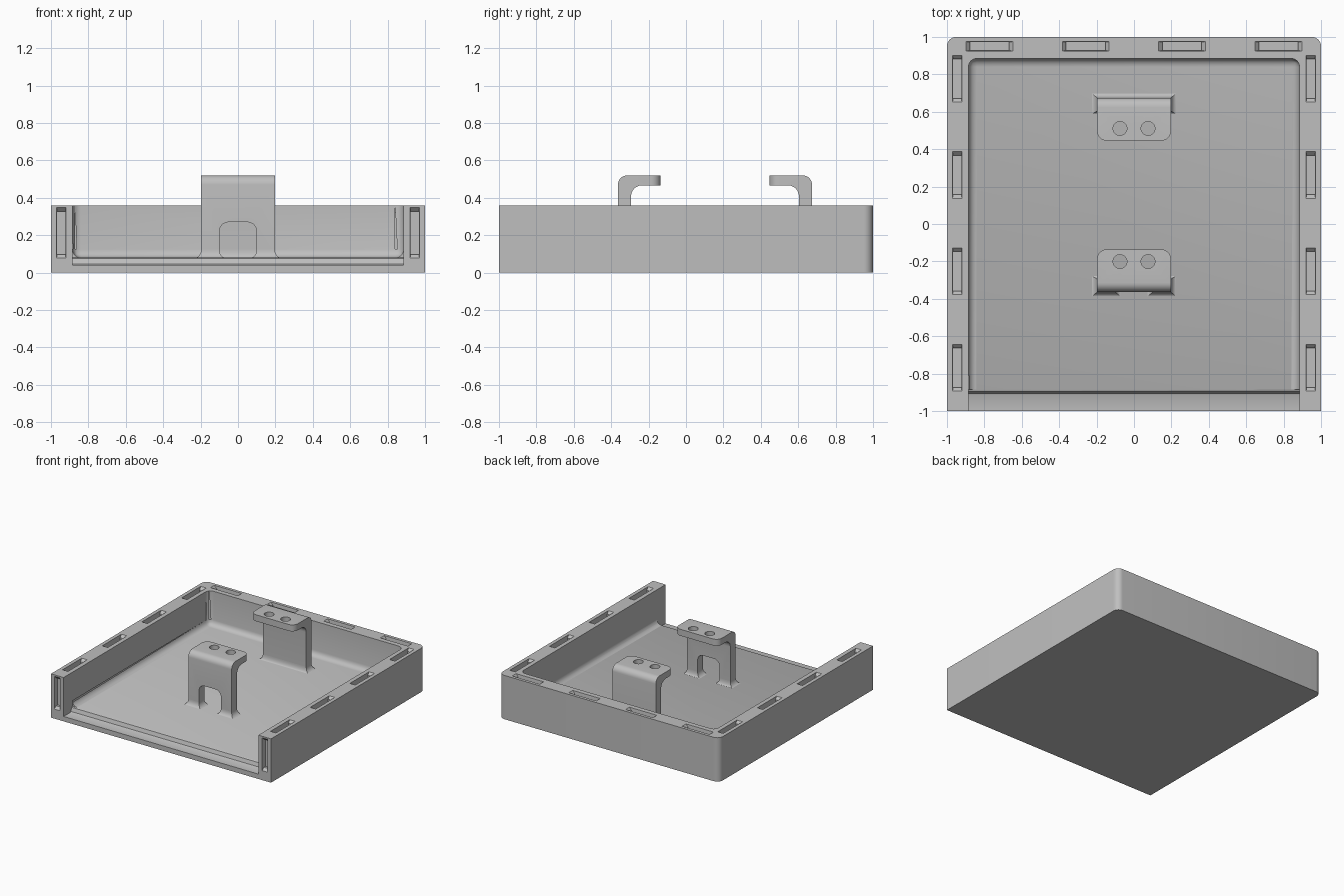
import bpy, bmesh, math
from mathutils import Vector, Matrix

cube = bpy.data.objects.get("Cube")
if cube:
    bpy.data.objects.remove(cube, do_unlink=True)

grey = bpy.data.materials.new("plain_grey")
grey.use_nodes = True
colour = (0.52, 0.52, 0.52, 1)
grey.diffuse_color = colour
grey.node_tree.nodes["Principled BSDF"].inputs["Base Color"].default_value = colour

FLOOR, RIM, INNER = 0.08, 0.36, 0.885


def finish(bm, name):
    bmesh.ops.recalc_face_normals(bm, faces=bm.faces)
    mesh = bpy.data.meshes.new(name)
    bm.to_mesh(mesh)
    bm.free()
    mesh.materials.append(grey)
    obj = bpy.data.objects.new(name, mesh)
    bpy.context.collection.objects.link(obj)
    return obj


def rounded(corners, steps=7):
    """Round each right-angled corner (a, b, radius) of an outline."""
    pts = []
    for i, (a, b, r) in enumerate(corners):
        p = Vector((a, b))
        if not r:
            pts.append(p)
            continue
        u = (Vector(corners[i - 1][:2]) - p).normalized()
        v = (Vector(corners[(i + 1) % len(corners)][:2]) - p).normalized()
        c = p + (u + v) * r
        for k in range(steps + 1):
            t = math.pi / 2 * k / steps
            pts.append(c - v * r * math.cos(t) - u * r * math.sin(t))
    return pts


def prism(bm, pts, axis, lo, hi):
    """Extrude an outline along one axis."""
    def place(p, h):
        return {"x": (h, p[0], p[1]), "y": (p[0], h, p[1]), "z": (p[0], p[1], h)}[axis]
    ends = [[bm.verts.new(place(p, h)) for p in pts] for h in (lo, hi)]
    bridge(bm, ends)


def bridge(bm, rings):
    """Skin a stack of rings into a closed solid."""
    bm.faces.new(rings[0])
    bm.faces.new(rings[-1])
    n = len(rings[0])
    for r0, r1 in zip(rings, rings[1:]):
        for i in range(n):
            j = (i + 1) % n
            bm.faces.new((r0[i], r0[j], r1[j], r1[i]))


def cut(target, bm):
    cutter = finish(bm, "cutter")
    cutter.hide_render = True
    mod = target.modifiers.new("cut", "BOOLEAN")
    mod.operation, mod.solver, mod.object = "DIFFERENCE", "EXACT", cutter
    bpy.context.view_layer.objects.active = target
    bpy.ops.object.modifier_apply(modifier=mod.name)
    bpy.data.objects.remove(cutter, do_unlink=True)


# Tray body with rounded back corners
bm = bmesh.new()
prism(bm, rounded([(-1, -1, 0), (1, -1, 0), (1, 1, 0.05), (-1, 1, 0.05)]), "z", 0, RIM)
tray = finish(bm, "tray")

# Filleted cavity, open at the front
bm = bmesh.new()
prism(bm, [(-INNER, -1.1), (INNER, -1.1), (INNER, INNER), (-INNER, INNER)], "z", FLOOR, 0.5)
edges = []
for e in bm.edges:
    m = (e.verts[0].co + e.verts[1].co) / 2
    if m.y > -1 and m.z < 0.4:
        edges.append(e)
bmesh.ops.bevel(bm, geom=edges, offset=0.045, segments=6, profile=0.5, affect="EDGES")
cut(tray, bm)

# Lower sill with a soft step along the open front
bm = bmesh.new()
prism(bm, [(-1.1, 0.04), (-0.915, 0.04), (-0.905, 0.045), (-0.9, 0.06), (-0.895, 0.075),
           (-0.885, FLOOR), (-0.885, 0.5), (-1.1, 0.5)], "x", -INNER, INNER)
cut(tray, bm)


# Tapered clip pockets in the rim and the wall ends
def pocket(bm, centre, along, normal, length):
    along, normal = Vector(along), Vector(normal)
    side = along.cross(normal)
    rings = []
    for h, half_l, half_w in ((0.02, length / 2, 0.025), (0, length / 2, 0.025),
                              (-0.02, length / 2 - 0.02, 0.022), (-0.04, length / 2 - 0.02, 0.022)):
        rings.append([bm.verts.new(Vector(centre) + normal * h + along * a * half_l + side * b * half_w)
                      for a, b in ((-1, -1), (1, -1), (1, 1), (-1, 1))])
    bridge(bm, rings)


bm = bmesh.new()
X, Y, Z = (1, 0, 0), (0, 1, 0), (0, 0, 1)
for i in range(4):
    step = -0.773 + 0.515 * i
    pocket(bm, (step, 0.95, RIM), X, Z, 0.25)
    for s in (-1, 1):
        pocket(bm, (s * 0.945, step + 0.005, RIM), Y, Z, 0.25)
for s in (-1, 1):
    pocket(bm, (s * 0.945, -1, 0.213), Z, (0, -1, 0), 0.27)
cut(tray, bm)


# Flared fillet where a bracket foot meets the floor
def foot(bm, x0, x1):
    rings = []
    for k in range(9):
        t = math.pi / 2 * k / 8
        d, z = 1 - math.sin(t), FLOOR - 0.001 + 0.045 * (1 - math.cos(t))
        xa, xb, ya, yb = x0 - 0.035 * d, x1 + 0.035 * d, -0.03 * d, 0.07 + 0.02 * d
        rings.append([bm.verts.new((x, y, z)) for x, y in ((xa, ya), (xb, ya), (xb, yb), (xa, yb))])
    bridge(bm, rings)


def bracket(name, y, angle, arched):
    place = Matrix.Translation((0, y, 0)) @ Matrix.Rotation(angle, 4, "Z")
    # Bent plate: upright leg and flat top tab
    bm = bmesh.new()
    profile = rounded([(0, 0.06, 0), (0, 0.52, 0.05), (0.228, 0.52, 0),
                       (0.228, 0.467, 0), (0.07, 0.467, 0.06), (0.07, 0.06, 0)])
    prism(bm, profile, "x", -0.197, 0.197)
    tips = [e for e in bm.edges
            if all(v.co.y > 0.22 for v in e.verts) and abs(e.verts[0].co.x - e.verts[1].co.x) < 0.01]
    bmesh.ops.bevel(bm, geom=tips, offset=0.05, segments=6, profile=0.5, affect="EDGES")
    body = finish(bm, name)
    # Screw holes
    bm = bmesh.new()
    for s in (-1, 1):
        bmesh.ops.create_cone(bm, cap_ends=True, segments=32, radius1=0.037, radius2=0.037, depth=0.2,
                              matrix=Matrix.Translation((s * 0.075, 0.163, 0.5)))
    cut(body, bm)
    feet = bmesh.new()
    if arched:
        bm = bmesh.new()
        prism(bm, rounded([(-0.1, 0, 0), (-0.1, 0.27, 0.05), (0.1, 0.27, 0.05), (0.1, 0, 0)]), "y", -0.1, 0.2)
        cut(body, bm)
        foot(feet, -0.197, -0.1)
        foot(feet, 0.1, 0.197)
    else:
        foot(feet, -0.197, 0.197)
    base = finish(feet, name + "_foot")
    for obj in (body, base):
        obj.data.transform(place)


bracket("front_bracket", -0.364, 0, True)
bracket("rear_bracket", 0.674, math.pi, False)

# Smooth the fillets, keep the edges sharp
for obj in bpy.context.scene.objects:
    if obj.type == "MESH" and grey.name in obj.data.materials:
        bpy.ops.object.select_all(action="DESELECT")
        obj.select_set(True)
        bpy.context.view_layer.objects.active = obj
        bpy.ops.object.shade_smooth_by_angle(angle=math.radians(30))
